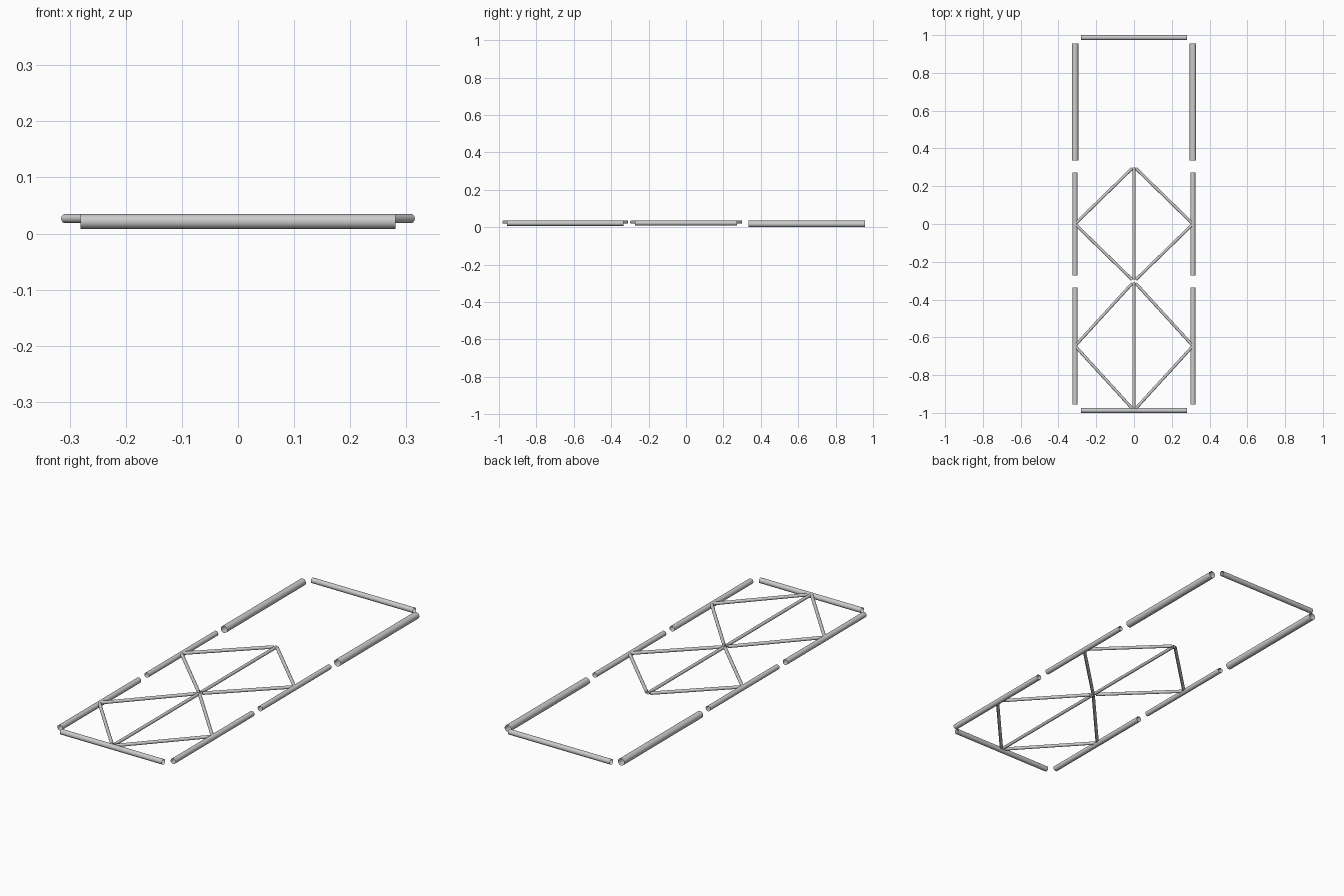
import bpy
from mathutils import Vector

if "Cube" in bpy.data.objects:
    bpy.data.objects.remove(bpy.data.objects["Cube"])

TOP = 0.0345      # every tube is flush along its top
X = 0.312         # side rail axis
END = 0.987       # end tube axis
MID = 0.304       # joint between frame bays


def tube(name, a, b, r, trim_a=0.0, trim_b=0.0):
    """Open-ended round tube between two plan points, trimmed at each end."""
    a, b = Vector((*a, TOP - r)), Vector((*b, TOP - r))
    d = (b - a).normalized()
    a, b = a + d * trim_a, b - d * trim_b
    bpy.ops.mesh.primitive_cylinder_add(
        vertices=32, radius=r, depth=(b - a).length,
        end_fill_type='NOTHING', location=(a + b) / 2,
        rotation=d.to_track_quat('Z', 'Y').to_euler())
    ob = bpy.context.object
    ob.name = name
    bpy.ops.object.shade_smooth_by_angle()
    return ob


# End tubes
tube("front_end_tube", (-X, -END), (X, -END), 0.013, 0.031, 0.031)
tube("back_end_tube", (-X, END), (X, END), 0.013, 0.031, 0.031)

# Side rails, three lengths per side
for side, s in (("left", -1), ("right", 1)):
    for bay, y0, y1, r in (("front", -END, -MID, 0.0135),
                           ("middle", -MID, MID, 0.0125),
                           ("back", MID, END, 0.01725)):
        tube(f"{side}_{bay}_rail", (s * X, y0), (s * X, y1), r, 0.031, 0.031)

# Centre spines and diamond braces in the front and middle bays
R = 0.0078
for bay, y0, y1 in (("front", -END, -MID), ("middle", -MID, MID)):
    tube(f"{bay}_spine", (0, y0), (0, y1), R, 0.01, 0.005)
    ym = (y0 + y1) / 2
    for side, s in (("left", -1), ("right", 1)):
        tube(f"{bay}_{side}_lower_brace", (0, y0), (s * X, ym), R, 0.014, 0.004)
        tube(f"{bay}_{side}_upper_brace", (0, y1), (s * X, ym), R, 0.014, 0.004)
